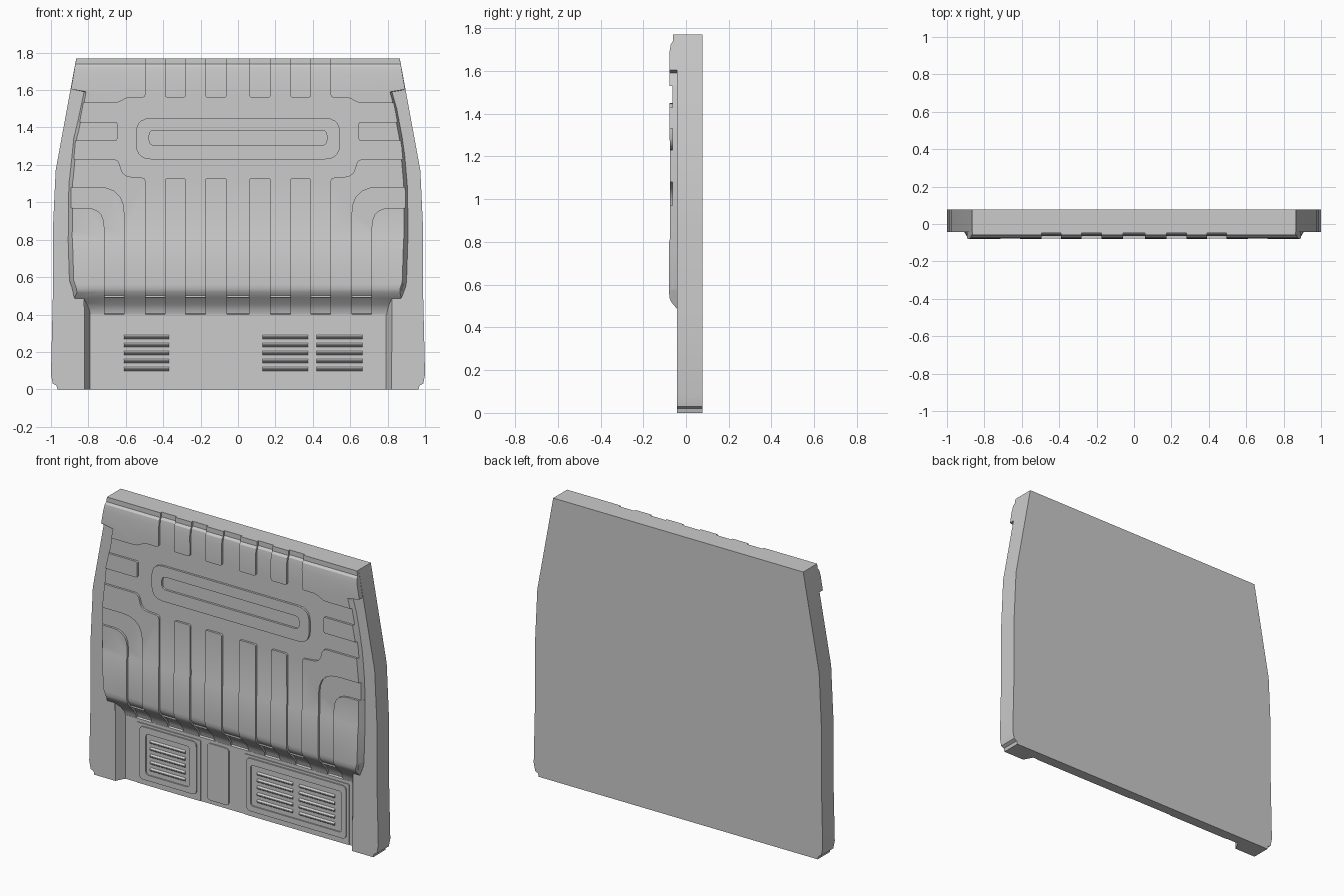
import bpy, bmesh, math
from mathutils import Vector

if "Cube" in bpy.data.objects:
    bpy.data.objects.remove(bpy.data.objects["Cube"])


def make(name, rings_list):
    """Solid from pairs of matching vertex rings; several pairs make one object."""
    bm = bmesh.new()
    for a, b in rings_list:
        va = [bm.verts.new(p) for p in a]
        vb = [bm.verts.new(p) for p in b]
        bm.faces.new(va)
        bm.faces.new(vb[::-1])
        n = len(va)
        for i in range(n):
            j = (i + 1) % n
            bm.faces.new((va[j], va[i], vb[i], vb[j]))
    bmesh.ops.recalc_face_normals(bm, faces=bm.faces)
    me = bpy.data.meshes.new(name)
    bm.to_mesh(me)
    bm.free()
    ob = bpy.data.objects.new(name, me)
    bpy.context.collection.objects.link(ob)
    return ob


def rounded(pts, seg=5):
    """Polygon of (x, z, radius) with rounded corners."""
    out = []
    for i, (x, z, r) in enumerate(pts):
        p = Vector((x, z))
        if r == 0:
            out.append((x, z))
            continue
        a = p + (Vector(pts[i - 1][:2]) - p).normalized() * r
        q = pts[(i + 1) % len(pts)]
        b = p + (Vector(q[:2]) - p).normalized() * r
        for k in range(seg + 1):
            t = k / seg
            s = a * (1 - t) ** 2 * 1 + p * 2 * t * (1 - t) + b * t * t
            out.append((s.x, s.y))
    return out


def rect(x0, x1, z0, z1, r=0.0):
    return rounded([(x0, z0, r), (x1, z0, r), (x1, z1, r), (x0, z1, r)])


def column(pts, y0, y1):
    return [(x, y0, z) for x, z in pts], [(x, y1, z) for x, z in pts]


def flip(pts):
    return [(-x, z) for x, z in pts]


def sym(half):
    return half + flip(half)[::-1]


def xprism(name, prof, width):
    return make(name, [([(-width(y), y, z) for y, z in prof],
                        [(width(y), y, z) for y, z in prof])])


def boolean(ob, other, op):
    m = ob.modifiers.new("cut", 'BOOLEAN')
    m.operation = op
    m.solver = 'EXACT'
    m.object = other
    bpy.context.view_layer.objects.active = ob
    bpy.ops.object.modifier_apply(modifier=m.name)


# main slab
body = make("back_panel", [column(sym([
    (.965, 0), (.97, .02), (.99, .03), (1, .08), (.99, .5), (.99, .85),
    (.975, 1.17), (.865, 1.77)]), -.042, .077)])

# recess for the lower vent panel
recess = xprism("lower_recess_cutter",
                [(-.12, -.1), (.015, -.1), (.015, .40), (.03, .405), (.03, .49), (-.12, .49)],
                lambda y: .79 if y > 0 else .86)

# raised skin and channel floor, as side profiles
skin_prof = [(-.06, 1.77), (-.06, 1.74), (-.071, 1.727), (-.077, 1.69), (-.075, .815),
             (-.079, .80), (-.079, .56), (-.077, .538), (-.07, .52), (-.045, .49),
             (-.01, .455), (.01, .425), (.016, .40)]
skin = xprism("skin_helper", skin_prof + [(.05, .40), (.05, 1.77)], lambda y: 1.1)
core = xprism("channel_floor", [(y + .013, z) for y, z in skin_prof]
              + [(.05, .40), (.05, 1.77)], lambda y: 1.1)

# tapered outline of the bulge with the wider header
half = [(.80, .38, .1), (.835, .5, .12), (.865, .58, .1), (.872, .8, .1), (.872, 1.1, .09),
        (.85, 1.35, .075), (.805, 1.59, .05), (.893, 1.605, 0), (.863, 1.78, 0)]
full = half + [(-x, z, d) for x, z, d in half[::-1]]
outline = make("bulge_helper", [([(x, -.1, z) for x, z, d in full],
                                 [(x + math.copysign(d, x), .06, z) for x, z, d in full])])

# pressed raised fields, right half then mirrored
fields = [
    rect(.06, .175, 1.56, 1.85, .015), rect(.28, .39, 1.56, 1.85, .015),
    rect(.06, .175, .3, 1.13, .015), rect(.28, .39, .3, 1.13, .015),
    rounded([(.495, 1.85, 0), (.495, 1.56, .02), (.60, 1.56, .03), (.64, 1.53, .03),
             (1.1, 1.53, 0), (1.1, 1.85, 0)]),
    rect(.645, 1.1, 1.33, 1.43, .012),
    rounded([(1.1, 1.23, 0), (.64, 1.23, .03), (.615, 1.14, .04), (.495, 1.13, .02),
             (.495, .3, 0), (.61, .3, 0), (.61, 1.08, .14), (1.1, 1.08, 0)]),
    rounded([(1.1, .97, 0), (.715, .97, .1), (.715, .3, 0), (1.1, .3, 0)]),
]
fields += [flip(f) for f in fields]
fields.append(rect(-.545, .545, 1.23, 1.45, .08))
ribs = make("raised_fields", [column(f, -.1, .045) for f in fields])
slot = make("slot_cutter", [column(rect(-.475, .475, 1.305, 1.385, .03), -.12, -.063)])

boolean(body, recess, 'DIFFERENCE')
boolean(core, outline, 'INTERSECT')
boolean(ribs, skin, 'INTERSECT')
boolean(ribs, outline, 'INTERSECT')
boolean(ribs, slot, 'DIFFERENCE')
boolean(body, core, 'UNION')
boolean(body, ribs, 'UNION')
for helper in (recess, skin, core, outline, ribs, slot):
    bpy.data.objects.remove(helper, do_unlink=True)

P = .015  # lower panel surface


def frame(name, outer, inner, y0, y1):
    """Flat raised frame with a rounded opening."""
    ob = make(name, [column(outer, y1, y0)])
    cut = make(name + "_cutter", [column(inner, y1 - .05, y0 + .05)])
    boolean(ob, cut, 'DIFFERENCE')
    bpy.data.objects.remove(cut, do_unlink=True)
    return ob


def louvres(name, spans):
    """Rows of wedge shaped slats."""
    rings = []
    for x0, x1 in spans:
        for i in range(5):
            z = .105 + i * .043
            tri = [(P - .005, z - .008), (P - .016, z), (P - .016, z + .006), (P - .005, z + .014)]
            rings.append(([(x0, y, q) for y, q in tri], [(x1, y, q) for y, q in tri]))
    return make(name, rings)


# lower vents: base plate, stepped frame and louvres
parts = [body]
for side, (a, b), (c, d), (e, f), spans in (
        ("left", (-.71, -.265), (-.685, -.29), (-.64, -.34), [(-.61, -.37)]),
        ("right", (.035, .76), (.055, .745), (.085, .715), [(.13, .375), (.42, .665)])):
    parts.append(make(side + "_vent_plate", [column(rect(a, b, .001, .38, .01), P - .005, P + .005)]))
    parts.append(frame(side + "_vent_frame", rect(c, d, .035, .365, .03),
                       rect(e, f, .07, .325, .02), P - .004, P - .013))
    parts.append(louvres(side + "_vent_louvres", spans))

# blank cover between the vents
parts.append(make("centre_cover", [column(rect(-.22, -.07, .025, .38, .025), P - .007, P + .005)]))

for ob in parts:
    bpy.ops.object.select_all(action='DESELECT')
    ob.select_set(True)
    bpy.context.view_layer.objects.active = ob
    bpy.ops.object.shade_smooth_by_angle(angle=math.radians(28))
